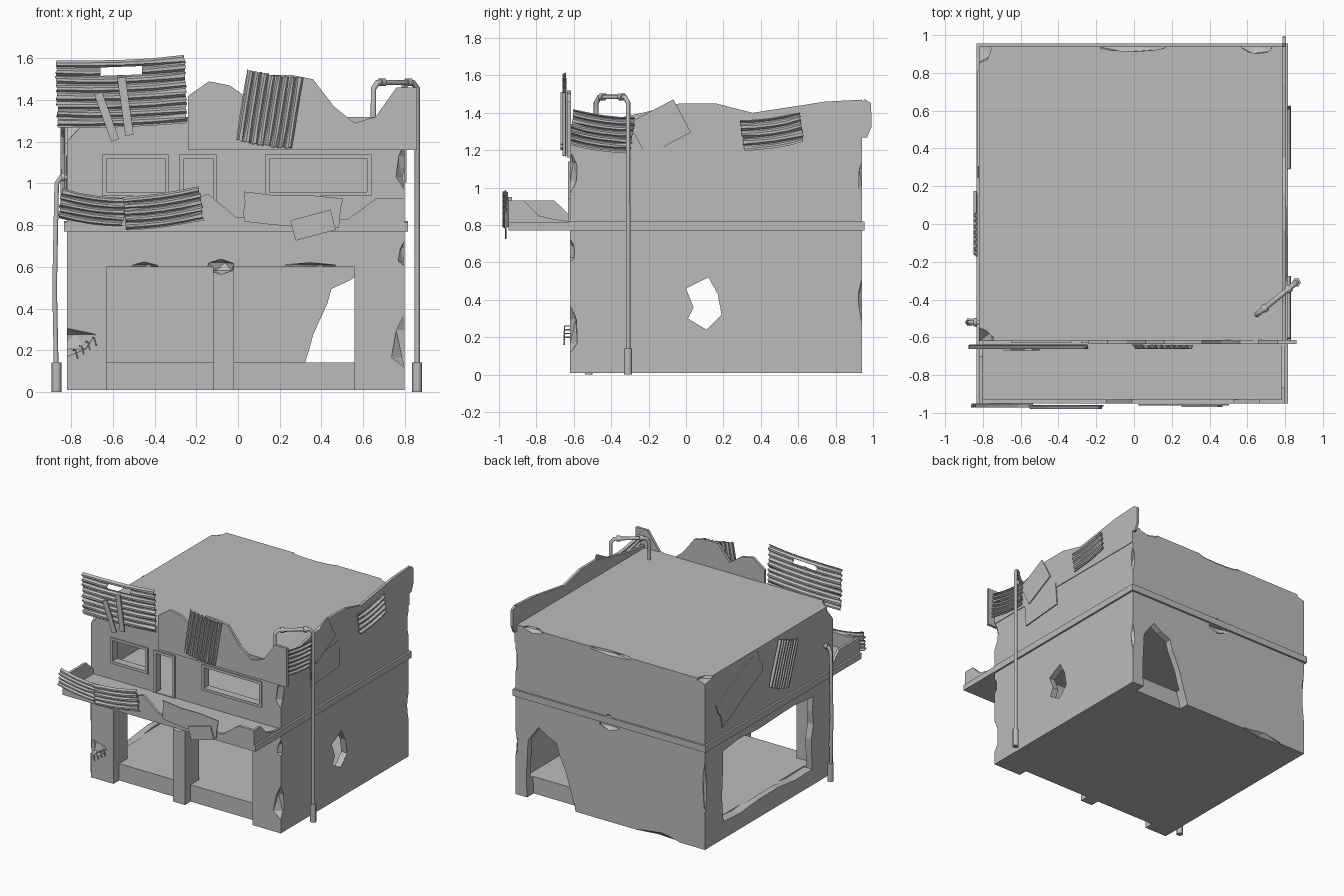
import bpy, bmesh, math, random
from mathutils import Matrix, Vector

random.seed(4)
old = bpy.data.objects.get("Cube")
if old:
    bpy.data.objects.remove(old)

grey = bpy.data.materials.new("weathered grey")
grey.use_nodes = True
colour = (0.5, 0.5, 0.5, 1)
grey.diffuse_color = colour
grey.node_tree.nodes["Principled BSDF"].inputs["Base Color"].default_value = colour

# Main planes of the building
left, right, front, back = 0.8, -0.82, -0.62, 0.94
floor, ceiling, ledge, roof, wall = 0.14, 0.77, 0.82, 1.32, 0.05
balcony = front - 0.33


def place(axis, a, b, depth):
    return Vector({"X": (depth, a, b), "Y": (a, depth, b), "Z": (a, b, depth)}[axis])


def finish(name, bm):
    bmesh.ops.recalc_face_normals(bm, faces=bm.faces)
    mesh = bpy.data.meshes.new(name)
    bm.to_mesh(mesh)
    bm.free()
    mesh.materials.append(grey)
    ob = bpy.data.objects.new(name, mesh)
    bpy.context.collection.objects.link(ob)
    return ob


def prism(name, axis, outline, low, high):
    """Closed outline extruded along one axis."""
    bm = bmesh.new()
    rings = [[bm.verts.new(place(axis, a, b, depth)) for a, b in outline] for depth in (low, high)]
    for ring in rings:
        bm.faces.new(ring)
    near, far = rings
    for i in range(len(near)):
        bm.faces.new((near[i - 1], near[i], far[i], far[i - 1]))
    return finish(name, bm)


def rectangle(a, b, c, d):
    return [(a, c), (b, c), (b, d), (a, d)]


def box(name, x, y, z):
    return prism(name, "Z", rectangle(*x, *y), *z)


def tilted(centre, width, height, degrees):
    """Corners of a turned rectangle, starting bottom left."""
    turn = Matrix.Rotation(math.radians(degrees), 2)
    half_w, half_h = width / 2, height / 2
    return [Vector(centre) + turn @ Vector(p) for p in rectangle(-half_w, half_w, -half_h, half_h)]


def broken(outline, amount, pieces=3):
    """Split every edge and shake the points."""
    points = []
    for i, end in enumerate(outline):
        start = Vector(outline[i - 1])
        for k in range(pieces):
            p = start.lerp(Vector(end), k / pieces)
            points.append(p + Vector((random.uniform(-amount, amount), random.uniform(-amount, amount))))
    return points


def ragged(start, end, base, heights):
    """Flat bottom with evenly spaced heights along the top."""
    step = (end - start) / (len(heights) - 1)
    return [(start, base)] + [(start + i * step, h) for i, h in enumerate(heights)] + [(end, base)]


def chip(centre, size):
    """Jittered low-poly lump used to break edges."""
    bm = bmesh.new()
    bmesh.ops.create_icosphere(bm, subdivisions=1, radius=1)
    for v in bm.verts:
        v.co = Vector(c + p * s * random.uniform(0.8, 1.2) for c, p, s in zip(centre, v.co, size))
    return finish("chip", bm)


def apply(ob, mod):
    bpy.context.view_layer.objects.active = ob
    bpy.ops.object.modifier_apply(modifier=mod.name)


def cut(ob, cutter):
    mod = ob.modifiers.new("cut", "BOOLEAN")
    mod.operation, mod.solver, mod.object = "DIFFERENCE", "EXACT", cutter
    apply(ob, mod)
    bpy.data.objects.remove(cutter)


def sheet(name, axis, depth, corners, ribs, upright=False):
    """Corrugated sheet with a slight sag and bent ends."""
    bl, br, tr, tl = corners
    bm = bmesh.new()
    count, spans, rows = ribs * 4, 4, []
    for i in range(count + 1):
        row = []
        for j in range(spans + 1):
            s, t = i / count, j / spans
            u, v = (s, t) if upright else (t, s)
            p = bl.lerp(br, u).lerp(tl.lerp(tr, u), v)
            p.y -= 0.01 * math.sin(math.pi * u)
            if j in (0, spans):
                p += Vector((random.uniform(-1, 1), random.uniform(-1, 1))) * 0.005
            wave = 0.008 if i % 4 < 2 else -0.008
            row.append(bm.verts.new(place(axis, p.x, p.y, depth + wave)))
        rows.append(row)
    for r, q in zip(rows, rows[1:]):
        for j in range(spans):
            bm.faces.new((r[j], r[j + 1], q[j + 1], q[j]))
    ob = finish(name, bm)
    mod = ob.modifiers.new("thickness", "SOLIDIFY")
    mod.thickness, mod.offset = 0.006, 0
    apply(ob, mod)
    return ob


def pipe(name, path, radius):
    curve = bpy.data.curves.new(name, "CURVE")
    curve.dimensions, curve.bevel_depth, curve.bevel_resolution = "3D", radius, 1
    curve.use_fill_caps = True
    line = curve.splines.new("POLY")
    line.points.add(len(path) - 1)
    for p, co in zip(line.points, path):
        p.co = (*co, 1)
    curve.materials.append(grey)
    bpy.context.collection.objects.link(bpy.data.objects.new(name, curve))


# Main shell with two hollow storeys
shell = box("building_shell", (right, left), (front, back), (0.01, roof))
inside = (right + wall, left - wall)
cut(shell, box("lower_room", inside, (front + 0.17, back - wall), (floor, ceiling)))
cut(shell, box("upper_room", inside, (front + wall, back - wall), (ledge, roof - wall)))

# Shop front openings leave a centre post, and the floor steps back
for span in ((-0.63, -0.12), (-0.02, 0.56)):
    cut(shell, box("opening", span, (front - 0.1, front + 0.07), (-0.1, 0.6)))
    cut(shell, box("opening", span, (front - 0.1, front + 0.2), (floor, 0.6)))

# Upper windows and balcony door with raised frames
for name, x, bottom in (("right_window", (-0.63, -0.35), 0.96), ("left_window", (0.15, 0.62), 0.96),
                        ("balcony_door", (-0.26, -0.12), ledge)):
    hole, z, rim = (front - 0.1, front + 0.1), (bottom, 1.12), 0.02
    cut(shell, box("opening", x, hole, z))
    frame = box(name + "_frame", (x[0] - rim, x[1] + rim), (front - 0.01, front + rim),
                (bottom - rim, z[1] + rim))
    cut(frame, box("opening", x, hole, z))

# Breaches in the side and back walls
cut(shell, prism("side_opening", "X", broken(rectangle(-0.37, 0.72, floor, 0.7), 0.015, 5),
                 right - wall, right + 0.07))
breach = [(0.7, -0.1), (0.7, 0.45), (0.6, 0.58), (0.45, 0.5), (0.4, 0.35), (0.33, 0.2), (0.27, -0.1)]
cut(shell, prism("back_hole", "Y", broken(breach, 0.01, 2), back - 0.08, back + wall))
wall_hole = [(0, 0.46), (0.12, 0.52), (0.17, 0.43), (0.19, 0.32), (0.11, 0.24), (0.01, 0.3), (0.04, 0.36)]
cut(shell, prism("wall_hole", "X", wall_hole, left - 0.1, left + 0.1))

# Chipped corners, lintels and roof edges
for x, y, z, size in (
        (left, front, 0.24, (0.06, 0.05, 0.14)), (left, front, 0.66, (0.03, 0.03, 0.07)),
        (left, front, 1.08, (0.04, 0.04, 0.1)), (left, back, 1.05, (0.02, 0.02, 0.1)),
        (left, back, 0.4, (0.02, 0.02, 0.1)), (right, back, 0.5, (0.02, 0.02, 0.2)),
        (right, front, roof, (0.08, 0.08, 0.1)), (right, front, 0.24, (0.13, wall, 0.08)),
        (right, back, roof, (0.08, 0.1, 0.04)), (0, back, roof, (0.2, 0.03, 0.03)),
        (0.65, back, roof, (0.1, 0.04, 0.03)), (0, back, ceiling, (0.1, 0.03, 0.06)),
        (-0.45, back, 0, (0.2, 0.03, 0.04)), (-0.45, front, 0.6, (0.08, 0.05, 0.02)),
        (-0.08, front, 0.6, (0.08, 0.05, 0.04)), (0.35, front, 0.6, (0.15, 0.05, 0.02))):
    cut(shell, chip((x, y, z), size))

# Storey band and balcony slab
rim = 0.015
band = box("storey_band", (right - rim, left + rim), (front, back + rim), (ceiling, ledge))
cut(band, box("band_core", inside, (front - wall, back - wall), (0, roof)))
box("balcony_slab", (right - rim, left + rim), (balcony, front + rim), (ceiling, ledge - 0.005))

# Broken balcony walls
prism("balcony_front", "Y", ragged(right, left, ceiling + rim, [0.92, 0.92, 0.92, 0.92, 0.9, 0.95,
      0.84, 0.83, 0.83, 0.83, 0.83, 0.93, 0.93]), balcony, balcony + 0.02)
prism("balcony_right_side", "X", ragged(balcony, front, ceiling + rim, [0.93, 0.93, 0.93, 0.93, 0.85]),
      right, right + 0.02)
prism("balcony_left_side", "X", ragged(balcony, front, ceiling + rim, [0.93, 0.93, 0.85, 0.83, ledge]),
      left - 0.02, left)

# Ragged parapets
prism("front_parapet", "Y", ragged(-0.24, 0.86, 1.16, [1.42, 1.49, 1.47, 1.4, 1.52, 1.52, 1.5, 1.37,
      1.29, 1.32, 1.46, 1.46]), front - rim, front + 0.005)
prism("left_parapet", "X", ragged(front, back, 1.18, [1.34, 1.36, 1.4, 1.45, 1.45, 1.4, 1.43, 1.46, 1.47]),
      left - rim, left + 0.005)
prism("left_parapet_corner", "X", broken(rectangle(0.87, 0.98, 1.27, 1.46), 0.015), left - rim, left + 0.004)

# Flat patch sheets
for name, axis, depth, outline in (
        ("left_upper_patch", "X", left + 0.008, tilted((-0.14, 1.32), 0.27, 0.2, 28)),
        ("left_lower_patch", "X", left, tilted((-0.09, 1.12), 0.35, 0.2, 5)),
        ("right_patch", "X", right - 0.008, broken(tilted((0.53, 1.1), 0.55, 0.2, -25), 0.02)),
        ("balcony_patch", "Y", balcony - 0.01, broken(tilted((0.26, 0.87), 0.46, 0.14, -4), 0.01)),
        ("hanging_patch", "Y", balcony - 0.018, tilted((0.36, 0.8), 0.2, 0.1, 15))):
    prism(name, axis, outline, depth, depth + 0.008)

# Corrugated sheets
large = sheet("large_front_sheet", "Y", front - 0.03, tilted((-0.56, 1.44), 0.62, 0.32, 2), 8)
cut(large, prism("slot", "Y", tilted((-0.56, 1.54), 0.2, 0.04, 2), front - 0.1, front + 0.1))
sheet("upright_front_sheet", "Y", front - 0.03, tilted((0.15, 1.36), 0.27, 0.34, -9), 8, True)
sheet("balcony_sheet_outer", "Y", balcony - 0.01, tilted((-0.7, 0.88), 0.31, 0.14, -8), 5)
sheet("balcony_sheet_inner", "Y", balcony - 0.02, tilted((-0.36, 0.88), 0.37, 0.16, 8), 5)
sheet("left_front_sheet", "X", left + 0.02, tilted((-0.45, 1.3), 0.33, 0.19, -8), 6)
sheet("left_back_sheet", "X", left + 0.02, tilted((0.46, 1.3), 0.32, 0.16, 8), 4)
sheet("right_sheet", "X", right - 0.02, tilted((0, 1.1), 0.25, 0.35, 20), 8, True)

# Boards nailed over the large sheet
prism("board_outer", "Y", tilted((-0.63, 1.32), 0.04, 0.24, 20), front - wall, front - 0.04)
prism("board_inner", "Y", tilted((-0.54, 1.37), 0.04, 0.28, 8), front - wall, front - 0.04)

# Drain pipes with feet and collars
x, y = right - wall, front + 0.1
pipe("right_pipe", [(x, y, 0), (x - 0.01, y, 0.5), (x, y, 1), (x + 0.02, y, 1.03), (right, y, 1.03)], 0.013)
pipe("right_pipe_collar", [(x + 0.02, y, 1.03), (x + 0.04, y, 1.03)], 0.022)
pipe("right_pipe_foot", [(x, y, 0), (x, y, floor)], 0.024)

base, elbow = Vector((left + 0.06, front / 2, 0)), Vector((0.65, -0.48, 0))
up = Vector((0, 0, 1))
top = base + up * 1.485
over = elbow + up * 1.485
pipe("left_pipe", [base, base + up * 0.6, top - up * 0.03, top.lerp(over, 0.1), top.lerp(over, 0.9),
                   over - up * 0.03, elbow + up * roof], 0.014)
for end, part in (("outer", 0.15), ("inner", 0.75)):
    pipe(end + "_pipe_collar", [top.lerp(over, part), top.lerp(over, part + 0.1)], 0.021)
pipe("left_pipe_foot", [base, base + up * floor], 0.024)

# Exposed reinforcing bars
for i in range(4):
    start = Vector((right + 0.03 * (i + 1), front + 0.03, 0.2 + 0.02 * i))
    pipe(f"right_bar_{i}", [start, start + Vector((0.01, -0.06, 0)), start + Vector((0.02, -0.06, -0.04))], 0.004)
